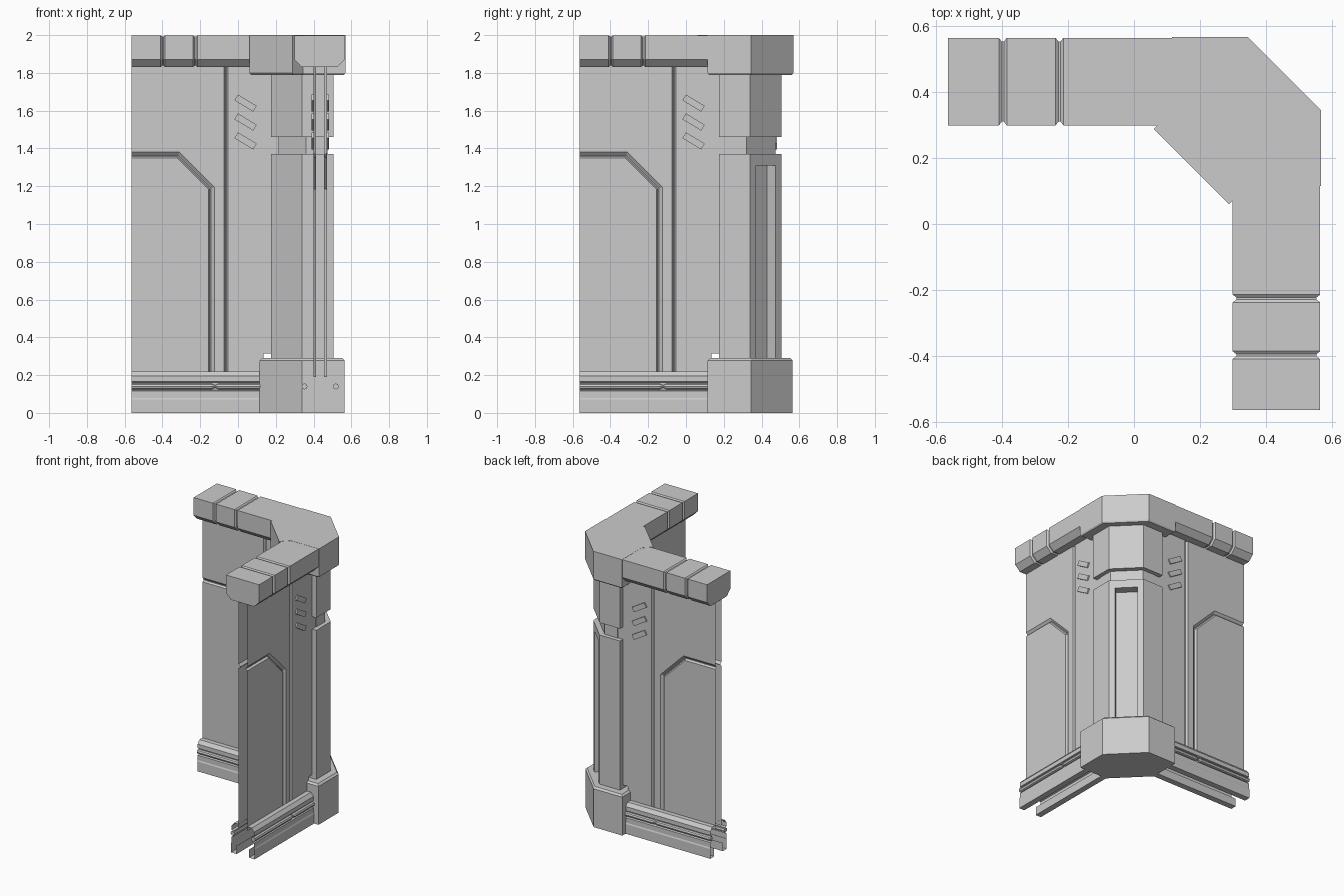
import bpy, bmesh
from math import cos, sin, tau, radians

if "Cube" in bpy.data.objects:
    bpy.data.objects.remove(bpy.data.objects["Cube"])

END, C = -0.565, 0.435          # open end of each arm, centre line of the wall


def make(name, verts, faces):
    me = bpy.data.meshes.new(name)
    me.from_pydata(verts, [], faces)
    bm = bmesh.new()
    bm.from_mesh(me)
    bmesh.ops.remove_doubles(bm, verts=bm.verts, dist=1e-5)
    bmesh.ops.recalc_face_normals(bm, faces=bm.faces)
    bm.to_mesh(me)
    bm.free()
    ob = bpy.data.objects.new(name, me)
    bpy.context.collection.objects.link(ob)


def loft(sections, closed=True, caps=True):
    """Bridge equal-length point rows into quads."""
    n = len(sections[0])
    verts = [p for s in sections for p in s]
    faces = []
    for i in range(len(sections) - 1):
        for j in range(n if closed else n - 1):
            k = (j + 1) % n
            faces.append((i * n + j, i * n + k, (i + 1) * n + k, (i + 1) * n + j))
    if caps:
        faces += [tuple(range(n)), tuple(range(len(verts) - n, len(verts)))]
    return verts, faces


def on_arms(name, verts, faces, both_sides=True):
    """Local (along, out from wall centre, z) placed on both arms and both wall faces."""
    for side, sg in (("inner", -1), ("outer", 1)) if both_sides else (("", 1),):
        pts = [(s, C + sg * w, z) for s, w, z in verts]
        make(f"{name}_{side}_left", pts, faces)
        make(f"{name}_{side}_right", [(y, x, z) for x, y, z in pts], faces)


def prism(name, pts, levels):
    """Vertical prism; levels are (z, scale about the column axis)."""
    make(name, *loft([[(0.34 + (x - 0.34) * k, 0.34 + (y - 0.34) * k, z)
                       for x, y in pts] for z, k in levels]))


def hexagon(lo, hi, a, b):
    """Square with its inner and outer corners cut along the diagonal."""
    return [(lo, a), (lo, hi), (b, hi), (hi, b), (hi, lo), (a, lo)]


# wall skins: panel with bevelled groove, vertical groove, plain strip near the column
W, D = 0.036, 0.015


def border(t, w):
    return [(END, w, 1.38 - t), (-0.31 - 0.41 * t, w, 1.38 - t),
            (-0.125 - t, w, 1.195 - 0.41 * t), (-0.125 - t, w, 0.19)]


def upright(s, w):
    return [(END if s is None else s, w, 1.84), (-0.3 if s is None else s, w, 1.84),
            (-0.075, w, 1.84), (-0.075, w, 0.19)]


rows = [upright(None, W), border(0, W), border(0.017, W - D),
        border(0.022, W - D), border(0.03, W)]
v, f = loft(rows, closed=False, caps=False)
v.append((END, W, 0.19))
f.append((16, 17, 18, 19, 20))
on_arms("wall_panel", v, f)
groove = [(-0.075, W), (-0.067, W - D), (-0.061, W - D), (-0.053, W)]
on_arms("wall_groove", *loft([[(s, w, 0.19), (s, w, 1.84)] for s, w in groove],
                             closed=False, caps=False))
strip = [(-0.053, 0.19), (0.135, 0.19), (0.135, 0.315), (0.22, 0.315),
         (0.22, 1.84), (-0.053, 1.84)]
on_arms("wall_strip", [(s, W, z) for s, z in strip], [tuple(range(6))])

# three slanted vents
ca, sa = cos(radians(-31)), sin(radians(-31))
for i, zc in enumerate((1.64, 1.54, 1.44)):
    rect = [(-0.058, -0.018), (0.058, -0.018), (0.058, 0.018), (-0.058, 0.018)]
    on_arms(f"vent_{i}", *loft([[(0.04 + a * ca - b * sa, w, zc + a * sa + b * ca)
                                 for a, b in rect] for w in (W - 0.002, W + 0.01)]))

# skirting moulding and its round bar with a pinched joint
prof = [(0.035, 0.22), (0.07, 0.22), (0.09, 0.195), (0.09, 0.165), (0.076, 0.16),
        (0.076, 0.12), (0.09, 0.115), (0.09, 0.08), (0.094, 0.07), (0.094, 0),
        (0.05, 0), (0.05, 0.06)]
on_arms("skirting", *loft([[(s, w, z) for w, z in prof] for s in (END, 0.14)],
                          closed=False, caps=False))
bar = [(END, 1), (-0.14, 1), (-0.126, 0.55), (-0.116, 0.55), (-0.102, 1), (0.14, 1)]
on_arms("skirting_bar", *loft([[(s, 0.083 + 0.016 * k * cos(tau * i / 8),
                                 0.14 + 0.016 * k * sin(tau * i / 8))
                                for i in range(8)] for s, k in bar]))

# top coping with two cut joints
cap = [(-0.133, 1.999), (-0.133, 1.87), (-0.093, 1.83),
       (0.093, 1.83), (0.133, 1.87), (0.133, 1.999)]
stations = [(END, 1)]
for s in (-0.398, -0.226):
    stations += [(s - 0.012, 1), (s - 0.003, 0.91), (s + 0.003, 0.91), (s + 0.012, 1)]
stations.append((0.2, 1))
on_arms("coping", *loft([[(s, w * k - 0.003, 1.92 + (z - 1.92) * k) for w, z in cap]
                         for s, k in stations]), both_sides=False)

# corner column: base, slotted shaft, neck, upper block, cap
prism("column_base", hexagon(0.115, 0.565, 0.34, 0.345),
      [(0, 1), (0.278, 1), (0.29, 0.94)])
shaft = hexagon(0.175, 0.505, 0.34, 0.34)
slotted = shaft[:3] + [(0.37, 0.475), (0.325, 0.43), (0.43, 0.325), (0.475, 0.37)] + shaft[3:]
prism("column_shaft", slotted, [(0.28, 1), (1.31, 1)])
prism("column_shaft_top", shaft, [(1.31, 1), (1.37, 1)])
prism("column_neck", hexagon(0.215, 0.475, 0.36, 0.32), [(1.36, 1), (1.47, 1)])
prism("column_head", shaft, [(1.46, 1), (1.80, 1)])
prism("corner_cap", [(0.06, 0.288), (0.115, 0.343), (0.115, 0.568), (0.345, 0.568),
                     (0.568, 0.345), (0.568, 0.115), (0.343, 0.115), (0.288, 0.06)],
      [(1.79, 0.97), (1.80, 1), (2.0, 1)])
